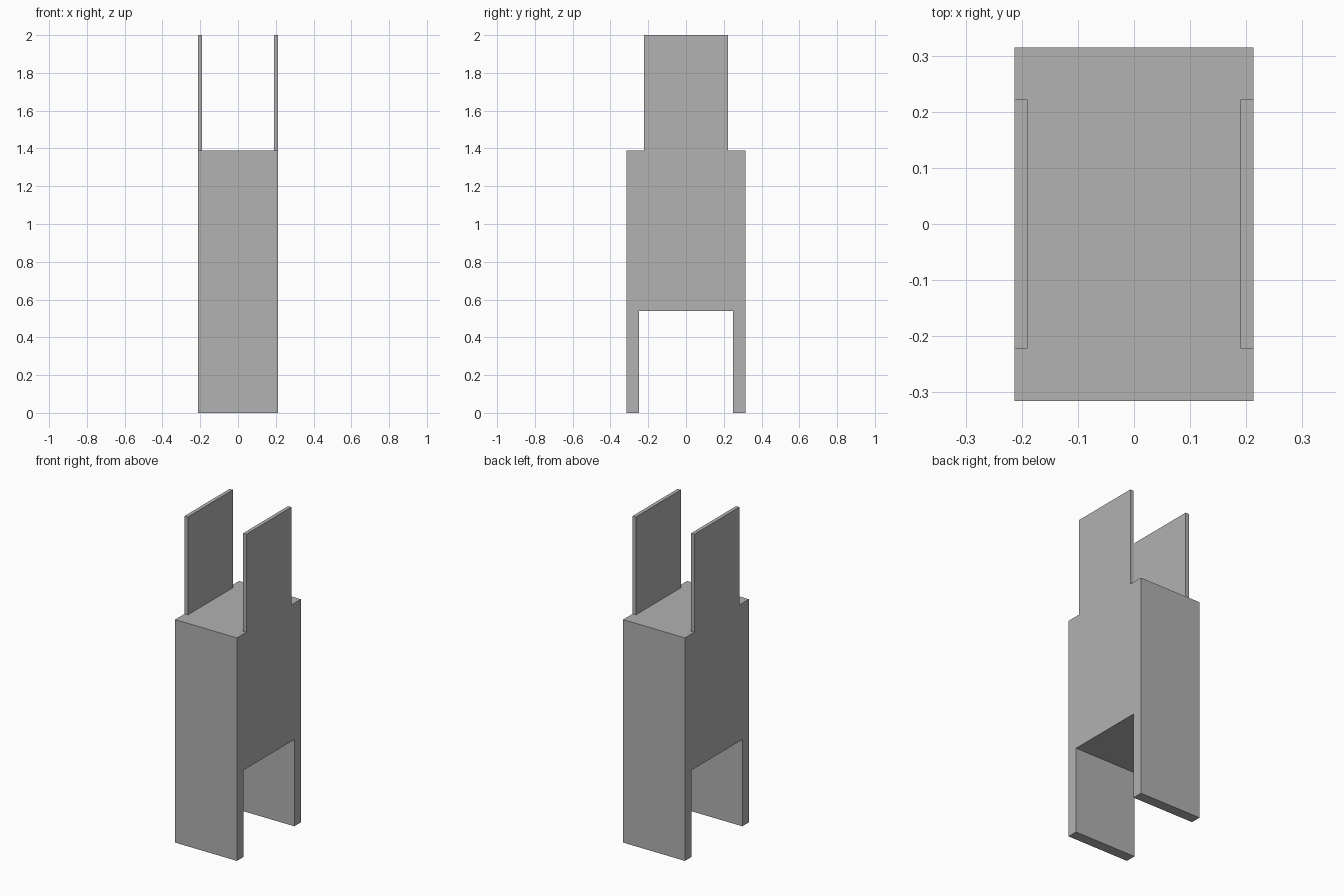
import bpy
import bmesh

HALF_W, HALF_D = 0.213, 0.315
LEG_TOP, BODY_TOP, TOP = 0.54, 1.39, 2.0
LEG_IN = 0.25
PLATE_D, PLATE_T = 0.222, 0.023

cube = bpy.data.objects.get("Cube")
if cube:
    bpy.data.objects.remove(cube, do_unlink=True)

grey = bpy.data.materials.new("plain_grey")
grey.use_nodes = True
colour = (0.445, 0.445, 0.445, 1)
grey.diffuse_color = colour
grey.node_tree.nodes["Principled BSDF"].inputs["Base Color"].default_value = colour


def extrude_side_profile(name, profile, x0, x1):
    """Extrude a closed (y, z) outline from x0 to x1."""
    bm = bmesh.new()
    face = bm.faces.new([bm.verts.new((x0, y, z)) for y, z in profile])
    result = bmesh.ops.extrude_face_region(bm, geom=[face])
    moved = [v for v in result["geom"] if isinstance(v, bmesh.types.BMVert)]
    bmesh.ops.translate(bm, verts=moved, vec=(x1 - x0, 0, 0))
    bmesh.ops.recalc_face_normals(bm, faces=bm.faces)
    mesh = bpy.data.meshes.new(name)
    bm.to_mesh(mesh)
    bm.free()
    mesh.materials.append(grey)
    obj = bpy.data.objects.new(name, mesh)
    bpy.context.collection.objects.link(obj)
    return obj


# Solid block standing on a front and a back slab leg
half = [(HALF_D, BODY_TOP), (HALF_D, 0), (LEG_IN, 0), (LEG_IN, LEG_TOP)]
outline = half + [(-y, z) for y, z in reversed(half)]
extrude_side_profile("body_with_legs", outline, -HALF_W, HALF_W)

# Upright plates flush with the two sides
plate = [(-PLATE_D, BODY_TOP), (PLATE_D, BODY_TOP), (PLATE_D, TOP), (-PLATE_D, TOP)]
for name, side in (("left_plate", 1), ("right_plate", -1)):
    extrude_side_profile(name, plate, side * (HALF_W - PLATE_T), side * HALF_W)
